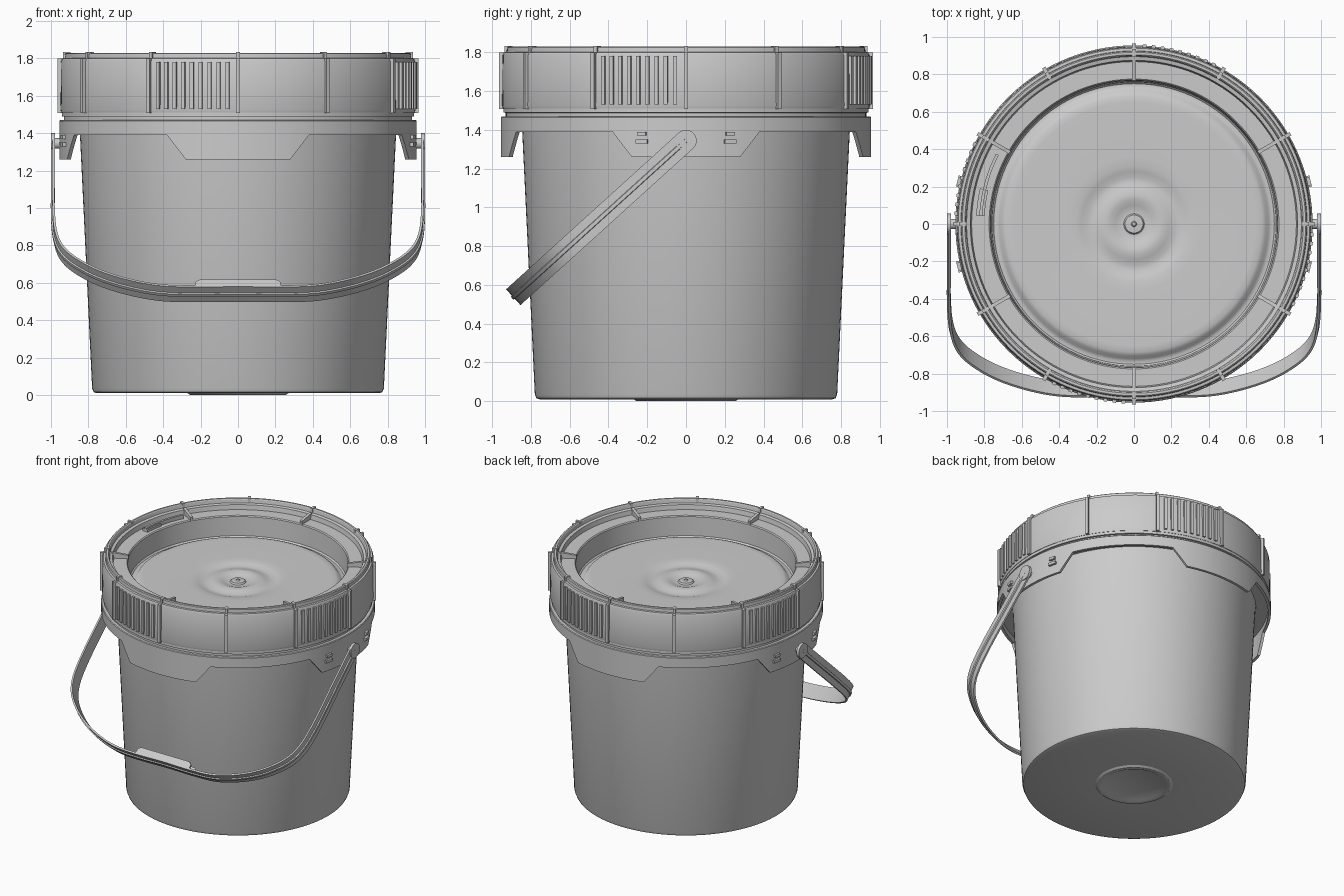
import bpy, bmesh
from math import sin, cos, radians, pi, hypot
from mathutils import Vector

if "Cube" in bpy.data.objects:
    bpy.data.objects.remove(bpy.data.objects["Cube"])

SEG = 120


def finish(bm, name, angle=32):
    bmesh.ops.remove_doubles(bm, verts=bm.verts, dist=1e-5)
    bmesh.ops.recalc_face_normals(bm, faces=bm.faces)
    me = bpy.data.meshes.new(name)
    bm.to_mesh(me)
    bm.free()
    ob = bpy.data.objects.new(name, me)
    bpy.context.collection.objects.link(ob)
    bpy.ops.object.select_all(action='DESELECT')
    ob.select_set(True)
    bpy.context.view_layer.objects.active = ob
    bpy.ops.object.shade_smooth_by_angle(angle=radians(angle))
    return ob


def bridge(bm, rings, closed=True, caps=False):
    """Skin a list of equal-length closed vertex loops."""
    vs = [[bm.verts.new(p) for p in ring] for ring in rings]
    n = len(vs[0])
    pairs = list(zip(vs, vs[1:])) + ([(vs[-1], vs[0])] if closed else [])
    for a, b in pairs:
        for i in range(n):
            j = (i + 1) % n
            bm.faces.new((a[i], a[j], b[j], b[i]))
    if caps:
        bm.faces.new(vs[0])
        bm.faces.new(vs[-1])


def revolve(name, profile):
    bm = bmesh.new()
    rings = []
    for r, z in profile:
        rings.append([(max(r, 1e-7) * cos(2 * pi * i / SEG),
                       max(r, 1e-7) * sin(2 * pi * i / SEG), z) for i in range(SEG)])
    bridge(bm, rings, closed=False)
    bmesh.ops.remove_doubles(bm, verts=bm.verts, dist=1e-5)
    bmesh.ops.dissolve_degenerate(bm, edges=bm.edges, dist=1e-6)
    return finish(bm, name)


def radial_box(bm, deg, r0, r1, z0, z1, w, z1_in=None):
    """Box pointing outward at an angle; z1_in gives a different inner top."""
    u = Vector((cos(radians(deg)), sin(radians(deg)), 0))
    t = Vector((-u.y, u.x, 0)) * w / 2
    up = Vector((0, 0, 1))
    zi = z1 if z1_in is None else z1_in
    sides = [[u * r0 + t * s + up * z0, u * r1 + t * s + up * z0,
              u * r1 + t * s + up * z1, u * r0 + t * s + up * zi] for s in (-1, 1)]
    bridge(bm, sides, closed=False, caps=True)


def arc_shell(bm, angles, r0, r1, bottom, top, closed):
    rings = []
    for a in angles:
        c, s = cos(radians(a)), sin(radians(a))
        b = bottom(a)
        rings.append([(r0 * c, r0 * s, b), (r1 * c, r1 * s, b),
                      (r1 * c, r1 * s, top), (r0 * c, r0 * s, top)])
    bridge(bm, rings, closed=closed, caps=not closed)


# Tapered pail body with foot ring, top flange and neck
revolve("pail_body", [
    (0, .008), (.21, .008), (.225, 0), (.255, 0), (.27, .01), (.755, .01),
    (.772, .016), (.78, .035), (.845, 1.39), (.85, 1.435), (.945, 1.435),
    (.955, 1.445), (.955, 1.465), (.95, 1.47), (.93, 1.47), (.93, 1.488),
    (.942, 1.49), (.942, 1.515), (.86, 1.515)])

# Skirt hanging from the flange, with four deeper trapezoid tabs
A1, A2 = 17.0, 23.4


def skirt_bottom(a):
    d = abs((a + 45) % 90 - 45)
    t = min(max((d - A1) / (A2 - A1), 0), 1)
    return 1.26 + .13 * t


angles = sorted({float(a) for a in range(0, 360, 3)} |
                {(q + s * a) % 360 for q in (0, 90, 180, 270) for s in (-1, 1) for a in (A1, A2)})
bm = bmesh.new()
arc_shell(bm, angles, .935, .955, skirt_bottom, 1.455, True)
finish(bm, "collar_skirt")

# Small stop lugs either side of each handle pivot
bm = bmesh.new()
for side in (0, 180):
    for off in (-13.7, 13.7):
        radial_box(bm, side + off, .94, .972, 1.37, 1.39, .045)
        radial_box(bm, side + off, .94, .972, 1.33, 1.35, .06)
finish(bm, "handle_stop_lugs")

# Screw lid: skirt wall, rim, ledge, well and rippled floor
revolve("lid", [
    (.86, 1.53), (.925, 1.53), (.93, 1.51), (.945, 1.51), (.949, 1.525), (.946, 1.785),
    (.94, 1.80), (.926, 1.802), (.924, 1.825), (.918, 1.83), (.905, 1.83),
    (.90, 1.825), (.895, 1.80), (.875, 1.795), (.868, 1.76), (.775, 1.76), (.768, 1.753),
    (.76, 1.61), (.75, 1.60), (.735, 1.60), (.72, 1.608), (.705, 1.626),
    (.685, 1.635), (.65, 1.636), (.36, 1.63), (.31, 1.629), (.28, 1.622), (.25, 1.612),
    (.22, 1.612), (.19, 1.622), (.16, 1.63), (.13, 1.629), (.10, 1.618),
    (.07, 1.609), (.055, 1.61), (.048, 1.62), (.015, 1.622), (.01, 1.63), (0, 1.63)])

# Twelve main ribs running up the lid wall and over the rim
bm = bmesh.new()
for k in range(12):
    radial_box(bm, k * 30, .93, .966, 1.508, 1.80, .02)
    radial_box(bm, k * 30, .895, .936, 1.79, 1.834, .02)
finish(bm, "lid_main_ribs")

# Fine grip ribs on four of the twelve lid panels
bm = bmesh.new()
for q in range(4):
    for i in range(9):
        radial_box(bm, q * 90 - 26.6 + i * 2.9, .935, .961, 1.53, 1.78, .02)
finish(bm, "lid_grip_ribs")

# Six gussets bridging the ledge
bm = bmesh.new()
for k in range(6):
    radial_box(bm, 30 + k * 60, .766, .885, 1.75, 1.805, .02, 1.785)
finish(bm, "lid_gussets")

# Curved locking strip with a finger pad on the ledge
bm = bmesh.new()
arc_shell(bm, [153 + 2 * i for i in range(13)], .812, .828, lambda a: 1.755, 1.79, False)
arc_shell(bm, [167, 169, 171, 173, 175, 177], .80, .845, lambda a: 1.755, 1.778, False)
finish(bm, "lid_lock_strip")

# Handle lies in a tilted plane: D down the strap, N across its width
PIVOT = Vector((0, 0, 1.345))
D = Vector((0, -.741, -.672))
N = Vector((0, -.672, .741))


def on_handle(x, s, w):
    return PIVOT + Vector((x, 0, 0)) + D * s + N * w


# Half of the path as (x, z), smoothed by a spline and mirrored
pts = [(.986, 1.345), (.986, 1.15), (.986, .95), (.97, .82), (.92, .735), (.82, .665),
       (.7, .612), (.55, .57), (.4, .546), (.22, .541), (0, .543)]
pts = [Vector((x, (1.345 - z) / .672)) for x, z in pts]
pts = pts + [Vector((-p.x, p.y)) for p in reversed(pts[:-1])]
path = []
for i in range(len(pts) - 1):
    p0, p1, p2, p3 = pts[max(i - 1, 0)], pts[i], pts[i + 1], pts[min(i + 2, len(pts) - 1)]
    for k in range(6):
        t = k / 6
        path.append(.5 * (2 * p1 + (p2 - p0) * t + (2 * p0 - 5 * p1 + 4 * p2 - p3) * t * t
                          + (3 * p1 - p0 - 3 * p2 + p3) * t ** 3))
path.append(pts[-1])

# Strap section (width, thickness) with raised centre rib outside
section = [(-.055, -.007), (.055, -.007), (.055, .006), (.012, .006),
           (.009, .014), (-.009, .014), (-.012, .006), (-.055, .006)]
bm = bmesh.new()
rings = []
for i, p in enumerate(path):
    tan = path[min(i + 1, len(path) - 1)] - path[max(i - 1, 0)]
    tan.normalize()
    out = Vector((-tan.y, tan.x)) * -1
    if out.dot(p - Vector((0, .3))) < 0:
        out = -out
    rings.append([on_handle(p.x + out.x * t, p.y + out.y * t, w) for w, t in section])
bridge(bm, rings, closed=False, caps=True)
finish(bm, "handle_strap")

# Rounded strap ends and pivot pins
bm = bmesh.new()
for s in (-1, 1):
    for r, x0, x1 in ((.055, .979, .999), (.028, .94, .985)):
        bridge(bm, [[(s * x, r * cos(2 * pi * i / 32), 1.345 + r * sin(2 * pi * i / 32))
                     for i in range(32)] for x in (x0, x1)], closed=False, caps=True)
finish(bm, "handle_pivots")

# Grip walls standing on the inside of the strap at its middle
bm = bmesh.new()
base = (1.345 - .543) / .672
outline = [(-.23, 0), (.23, 0), (.225, -.035), (.205, -.05), (-.205, -.05), (-.225, -.035)]
for w0, w1 in ((.04, .055), (-.055, -.04)):
    bridge(bm, [[on_handle(x, base + s, w) for x, s in outline] for w in (w0, w1)],
           closed=False, caps=True)
finish(bm, "handle_grip")
